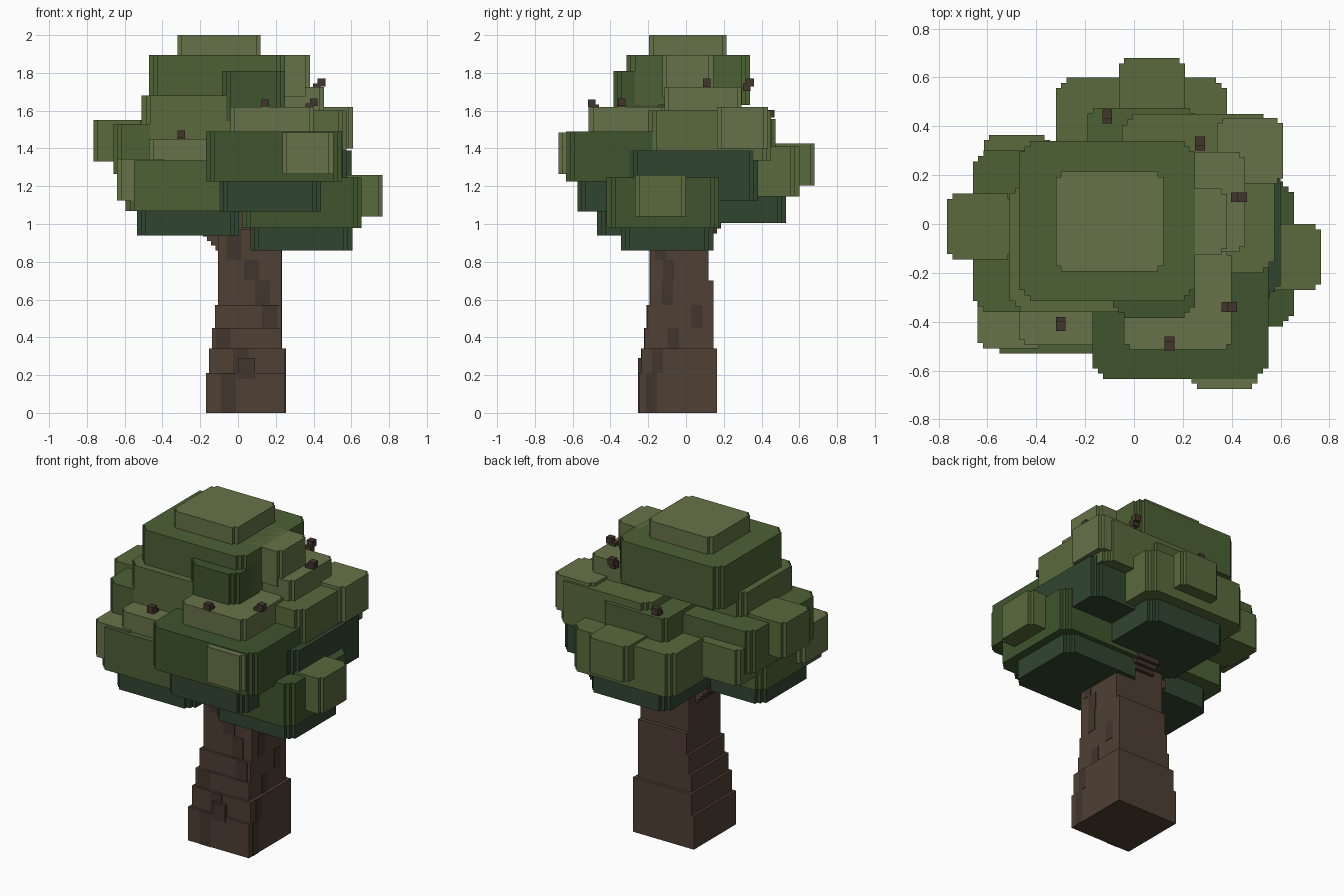
import bpy, bmesh, random

if "Cube" in bpy.data.objects:
    bpy.data.objects.remove(bpy.data.objects["Cube"])
random.seed(4)

def material(name, r, g, b):
    m = bpy.data.materials.new(name)
    m.diffuse_color = (r, g, b, 1)
    m.use_nodes = True
    m.node_tree.nodes["Principled BSDF"].inputs["Base Color"].default_value = m.diffuse_color
    return m

OLIVE = material("olive_leaf", .136, .168, .065)
LIGHT = material("light_leaf", .10, .144, .045)
MID = material("mid_leaf", .074, .118, .035)
DEEP = material("deep_leaf", .05, .09, .027)
SHADE = material("shade_leaf", .03, .06, .03)
BARK = material("bark", .08, .05, .034)
DARK = material("dark_bark", .056, .036, .026)

def prism(name, mat, x0, x1, y0, y1, z0, z1, steps=0, s=.022):
    """Box whose vertical corners are cut into small stair steps."""
    corner = [(0, steps * s)]
    for i in range(steps):
        a, b = (i + 1) * s, (steps - i) * s
        corner += [(a, b), (a, b - s)]
    back = corner[::-1]
    pts = [(x0 + a, y0 + b) for a, b in corner] + [(x1 - a, y0 + b) for a, b in back]
    pts += [(x1 - a, y1 - b) for a, b in corner] + [(x0 + a, y1 - b) for a, b in back]
    bm = bmesh.new()
    face = bm.faces.new([bm.verts.new((x, y, z0)) for x, y in pts])
    out = bmesh.ops.extrude_face_region(bm, geom=[face])
    top = [v for v in out["geom"] if isinstance(v, bmesh.types.BMVert)]
    bmesh.ops.translate(bm, verts=top, vec=(0, 0, z1 - z0))
    bmesh.ops.recalc_face_normals(bm, faces=bm.faces)
    me = bpy.data.meshes.new(name)
    bm.to_mesh(me)
    bm.free()
    me.materials.append(mat)
    ob = bpy.data.objects.new(name, me)
    bpy.context.collection.objects.link(ob)

def block(name, mat, x, y, top, w, d, h, steps):
    """Stair-cornered block from its centre, top height and size."""
    prism(name, mat, x - w / 2, x + w / 2, y - d / 2, y + d / 2, top - h, top, steps)

# Trunk: stacked tiers that narrow with height, each with thin bark patches
levels = [0, .21, .34, .45, .57, .70, .81, .97]
for i, (z0, z1) in enumerate(zip(levels, levels[1:])):
    k = min(i, 4)
    left, front = -.17 + .016 * k, -.25 + .015 * k
    right = .25 if i < 2 else .23
    back = .165 if i < 2 else .145 if i < 5 else .12
    prism("trunk_tier", BARK, left, right, front, back, z0, z1)
    u, v = random.uniform(left, right - .08), random.uniform(front, back - .06)
    prism("front_bark_patch", DARK, u, u + .08, front - .003, front + .01, z0, z1)
    prism("right_bark_patch", DARK, right - .01, right + .003, v, v + .06, z0, z1)
prism("trunk_core", BARK, -.06, .16, -.13, .1, .95, 1.4)
block("knot", DARK, .045, -.24, .29, .09, .03, .11, 0)

# Branches stepping out of the trunk top
for i in range(4):
    d, z = i * .022, .86 + i * .025
    prism("left_branch", BARK, -.12 - d, .02, -.12, .06, z, z + .05)
    prism("back_branch", DARK, -.03, .12, 0, .12 + d, z + .04, z + .1)

# Main foliage masses: x range, y range, top
for name, mat, x0, x1, y0, y1, top in [
        ("crown_block", MID, -.47, .25, -.315, .34, 1.895),
        ("crown_front", DEEP, -.085, .25, -.385, -.1, 1.81),
        ("shoulder_left", LIGHT, -.51, .05, -.36, .17, 1.68),
        ("right_block", LIGHT, -.05, .575, -.2, .45, 1.6),
        ("left_block", MID, -.66, 0, -.36, .3, 1.53),
        ("front_block", DEEP, -.17, .55, -.635, -.1, 1.49),
        ("back_block", LIGHT, -.32, .38, .1, .6, 1.41),
        ("right_back_block", SHADE, .1, .6, -.3, .38, 1.39),
        ("left_low_block", MID, -.595, 0, -.53, .1, 1.335),
        ("right_low_block", DEEP, .02, .655, -.42, .175, 1.245)]:
    prism(name, mat, x0, x1, y0, y1, top - .265, top, 2)

# Mid-sized ledges, all the same footprint
for name, mat, x, y, top in [
        ("crown_cap", OLIVE, -.1, .01, 2.0),
        ("shoulder_right", OLIVE, .235, .09, 1.725),
        ("front_ledge", OLIVE, .18, -.31, 1.62),
        ("shoulder_back", MID, .03, .27, 1.555),
        ("left_front_ledge", OLIVE, -.25, -.29, 1.45)]:
    block(name, mat, x, y, top, .44, .41, .25, 1)

# Shaded undersides
for name, x, y, top in [("front_underside", .17, -.33, 1.265), ("back_underside", .04, .285, 1.205),
                        ("left_underside", -.265, -.225, 1.14), ("right_underside", .335, -.1, 1.06)]:
    block(name, SHADE, x, y, top, .54, .49, .2, 2)

# Small tufts, all the same size
for name, mat, x, y, top in [
        ("crown_right_tuft", OLIVE, .245, .01, 1.895),
        ("right_back_tuft", OLIVE, .475, .3, 1.62),
        ("left_tuft", LIGHT, -.63, -.01, 1.55),
        ("front_tuft", OLIVE, .37, -.54, 1.485),
        ("left_back_tuft", LIGHT, -.48, .23, 1.43),
        ("back_tuft", LIGHT, .073, .545, 1.425),
        ("left_front_tuft", OLIVE, -.505, -.375, 1.345),
        ("right_tuft", LIGHT, .63, -.135, 1.26)]:
    block(name, mat, x, y, top, .27, .27, .22, 1)

# Twigs poking out of the foliage: pairs of small cubes
for x, y, z in [(.43, .11, 1.735), (.39, -.34, 1.63), (.145, -.49, 1.625),
                (-.3, -.41, 1.46), (-.11, .44, 1.57), (.27, .33, 1.735)]:
    dx, dy = (.024, 0) if x > .3 else (0, .018 if y > 0 else -.018)
    block("twig", DARK, x - dx / 2, y - dy / 2, z + .008, .04, .04, .04, 0)
    block("twig_tip", DARK, x + dx / 2, y + dy / 2, z + .034, .04, .04, .04, 0)
